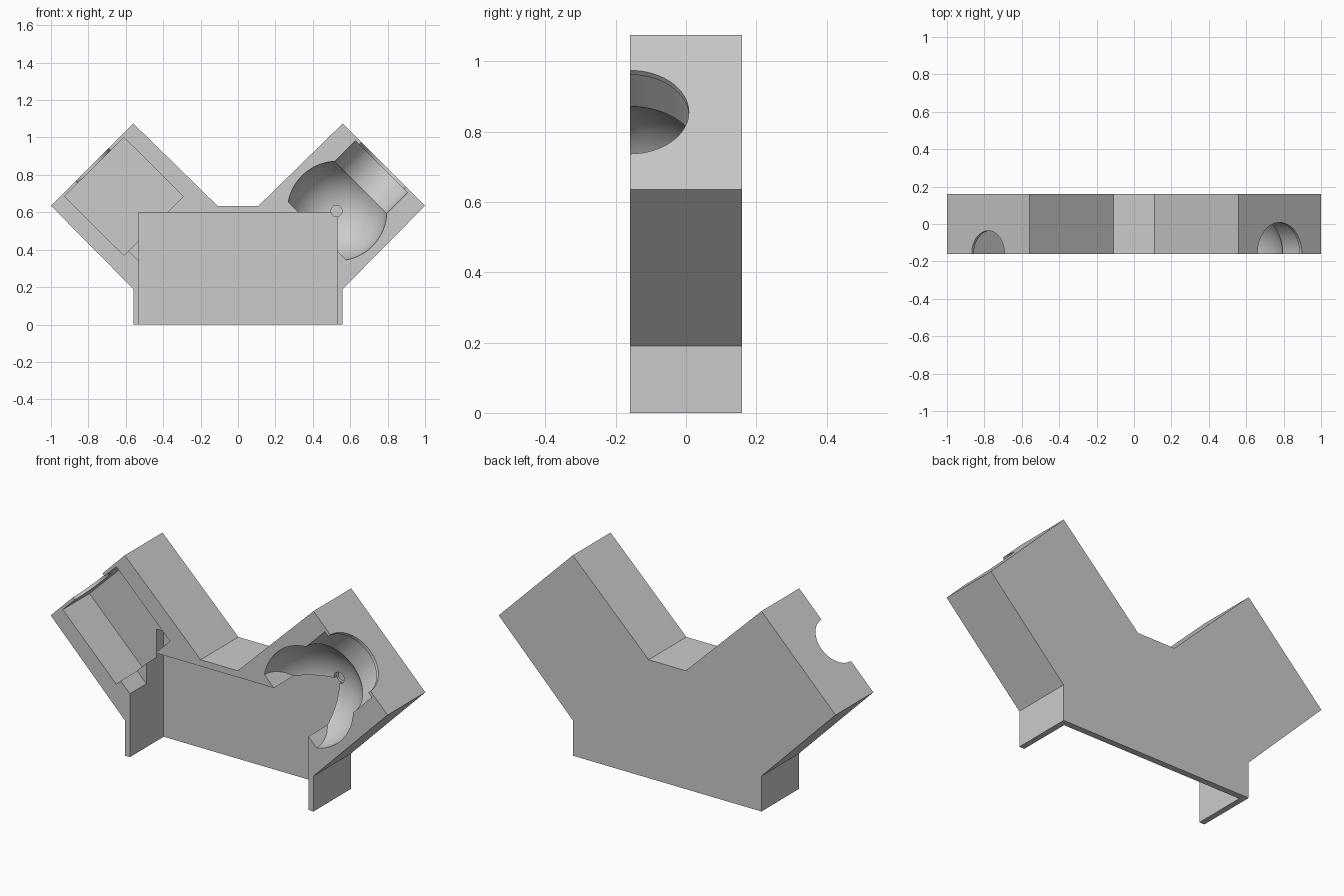
import bpy, bmesh
from math import pi, radians
from mathutils import Matrix, Vector

if "Cube" in bpy.data.objects:
    bpy.data.objects.remove(bpy.data.objects["Cube"], do_unlink=True)

FRONT, BACK = -0.16, 0.16
OPEN = FRONT - 0.1          # cutters start ahead of the front face

grey = bpy.data.materials.new("plain_grey")
grey.use_nodes = True
grey.diffuse_color = (0.6, 0.6, 0.6, 1)
grey.node_tree.nodes["Principled BSDF"].inputs["Base Color"].default_value = (0.6, 0.6, 0.6, 1)


def finish(name, bm):
    bmesh.ops.recalc_face_normals(bm, faces=bm.faces)
    mesh = bpy.data.meshes.new(name)
    bm.to_mesh(mesh)
    bm.free()
    mesh.materials.append(grey)
    obj = bpy.data.objects.new(name, mesh)
    bpy.context.collection.objects.link(obj)
    return obj


def prism(name, outline, y0, y1):
    """Extrude an x-z outline along y."""
    bm = bmesh.new()
    face = bm.faces.new([bm.verts.new((x, y0, z)) for x, z in outline])
    new = bmesh.ops.extrude_face_region(bm, geom=[face])["geom"]
    verts = [v for v in new if isinstance(v, bmesh.types.BMVert)]
    bmesh.ops.translate(bm, verts=verts, vec=(0, y1 - y0, 0))
    return finish(name, bm)


def bore(name, start, end, radius, sides=64):
    """Cylinder between two points."""
    a, b = Vector(start), Vector(end)
    turn = (b - a).to_track_quat("Z", "Y").to_matrix().to_4x4()
    bm = bmesh.new()
    bmesh.ops.create_cone(bm, cap_ends=True, segments=sides, radius1=radius, radius2=radius,
                          depth=(b - a).length, matrix=Matrix.Translation((a + b) / 2) @ turn)
    for f in bm.faces:
        f.smooth = len(f.verts) == 4
    return finish(name, bm)


def cropped_ball(name, centre, radius, crop):
    """Sphere with a flat facing down and inward."""
    bm = bmesh.new()
    bmesh.ops.create_uvsphere(bm, u_segments=64, v_segments=32, radius=radius,
                              matrix=Matrix.Rotation(pi / 2, 4, "X"))
    for f in bm.faces:
        f.smooth = True
    cut = Vector((-1, 0, -1)).normalized()
    geom = bm.verts[:] + bm.edges[:] + bm.faces[:]
    rim = bmesh.ops.bisect_plane(bm, geom=geom, plane_co=cut * crop, plane_no=cut,
                                 clear_outer=True)["geom_cut"]
    bmesh.ops.edgeloop_fill(bm, edges=[e for e in rim if isinstance(e, bmesh.types.BMEdge)])
    bmesh.ops.translate(bm, verts=bm.verts, vec=centre)
    return finish(name, bm)


# V-shaped body with two tilted arms
half = [(0.56, 0), (0.56, 0.19), (1, 0.635), (0.56, 1.075), (0.11, 0.635)]
body = prism("v_body", half + [(-x, z) for x, z in reversed(half)], FRONT, BACK)

# Points along the right-hand arm axis, t = x + z
def axis(t):
    return ((t - 0.077) / 2, FRONT, (t + 0.077) / 2)

cutters = [
    # Large tray open at the front and bottom
    prism("tray_cut", [(-0.53, -0.1), (0.53, -0.1), (0.53, 0.6), (-0.53, 0.6)], OPEN, 0.127),
    # Square pocket, its wire slot and round end window
    prism("square_pocket_cut", [(-0.61, 1), (-0.928, 0.685), (-0.61, 0.37), (-0.292, 0.685)],
          OPEN, 0.066),
    prism("wire_slot_cut", [(-0.61, 0.42), (-0.5, 0.31), (-0.4, 0.41), (-0.51, 0.52)],
          OPEN, -0.02),
    bore("end_window_cut", (-0.7, FRONT, 0.775), (-0.9, FRONT, 0.975), 0.124),
    # Ball socket, barrel, lipped opening and centre pin hole
    cropped_ball("ball_socket_cut", axis(1.137), 0.266, 0.15),
    bore("barrel_cut", axis(1.2), axis(1.61), 0.197),
    bore("opening_cut", axis(1.5), axis(1.8), 0.168),
    bore("pin_hole_cut", (0.527, 0.06, 0.607), (0.527, 0.14, 0.607), 0.03, 24),
]

bpy.ops.object.select_all(action="DESELECT")
body.select_set(True)
bpy.context.view_layer.objects.active = body
for cutter in cutters:
    mod = body.modifiers.new(cutter.name, "BOOLEAN")
    mod.operation = "DIFFERENCE"
    mod.solver = "EXACT"
    mod.object = cutter
    bpy.ops.object.modifier_apply(modifier=mod.name)
    bpy.data.objects.remove(cutter, do_unlink=True)

bpy.ops.object.shade_smooth_by_angle(angle=radians(25))
